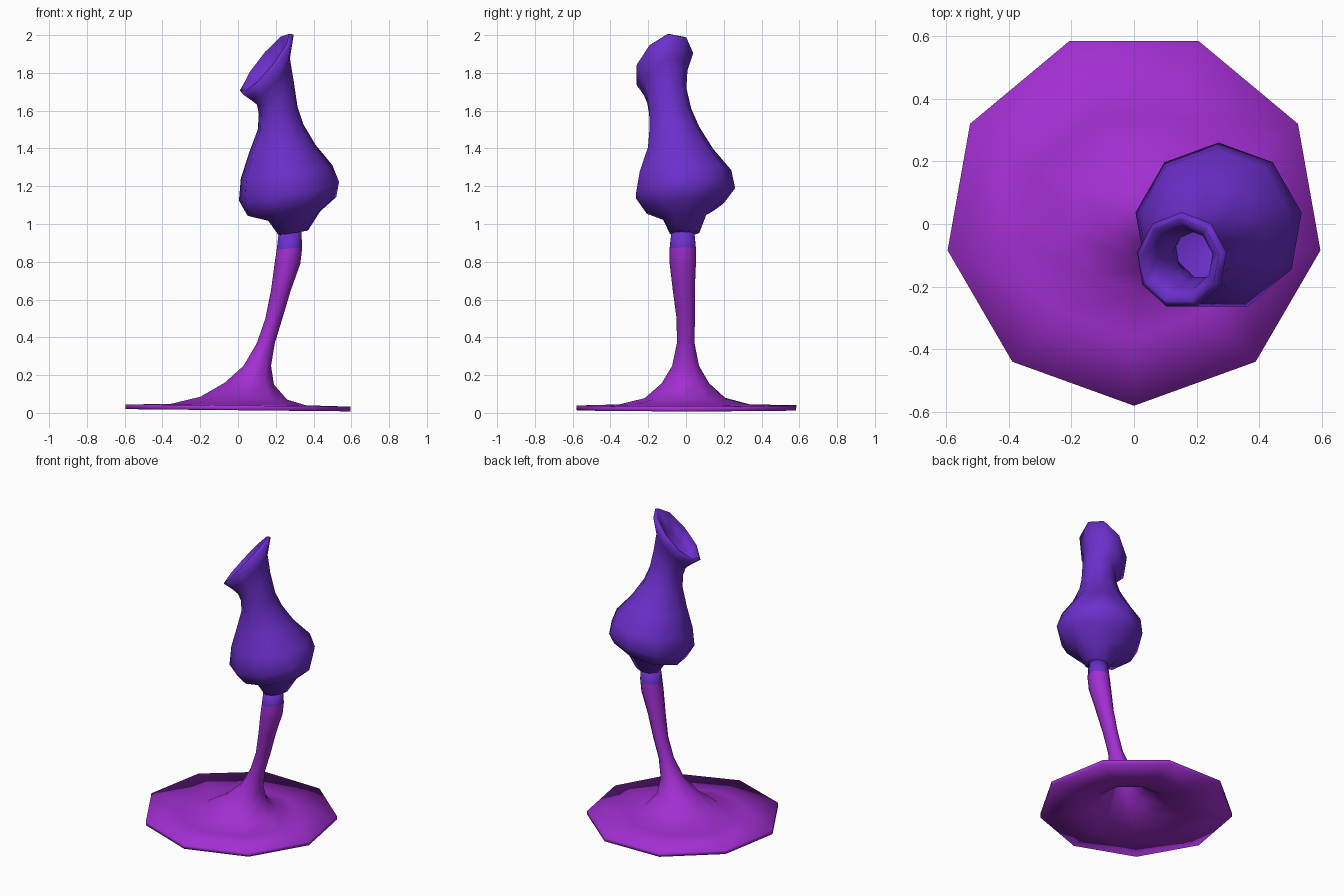
import bpy
import bmesh
import math

SIDES = 9

default_cube = bpy.data.objects.get("Cube")
if default_cube:
    bpy.data.objects.remove(default_cube, do_unlink=True)


def make_material(name, colour):
    material = bpy.data.materials.new(name)
    material.use_nodes = True
    material.diffuse_color = colour
    shader = material.node_tree.nodes["Principled BSDF"]
    shader.inputs["Base Color"].default_value = colour
    return material


def add_ring(bm, left, right, y_centre, y_radius, y_rise, phase):
    """Slanted ring through a left and a right (x, z) point."""
    x_mid, z_mid = (left[0] + right[0]) / 2, (left[1] + right[1]) / 2
    x_half, z_half = (right[0] - left[0]) / 2, (right[1] - left[1]) / 2
    widen = 1 / math.cos(math.pi / (2 * SIDES))
    verts = []
    for i in range(SIDES):
        angle = phase + math.tau * i / SIDES
        c, s = math.cos(angle), math.sin(angle)
        verts.append(bm.verts.new((
            x_mid + x_half * c * widen,
            y_centre + y_radius * s,
            z_mid + z_half * c + y_rise * s)))
    return verts


def loft(name, rings, phase, wall, materials, cap_bottom=False, band_height=None):
    """Skin the rings into a smooth hollow shell."""
    bm = bmesh.new()
    loops = [add_ring(bm, *ring, phase) for ring in rings]
    for low, high in zip(loops, loops[1:]):
        for i in range(SIDES):
            j = (i + 1) % SIDES
            face = bm.faces.new((low[i], low[j], high[j], high[i]))
            if band_height and face.calc_center_median().z > band_height:
                face.material_index = 1
    if cap_bottom:
        bm.faces.new(list(reversed(loops[0])))
    for face in bm.faces:
        face.smooth = True
    mesh = bpy.data.meshes.new(name)
    bm.to_mesh(mesh)
    bm.free()
    for material in materials:
        mesh.materials.append(material)
    obj = bpy.data.objects.new(name, mesh)
    bpy.context.collection.objects.link(obj)
    shell = obj.modifiers.new("wall", "SOLIDIFY")
    shell.thickness = wall
    shell.offset = -1
    return obj


magenta = make_material("magenta_purple", (0.36, 0.028, 0.64, 1))
violet = make_material("blue_violet", (0.15, 0.028, 0.60, 1))

# Flared foot running up into the leaning stem, with a violet collar
stem_rings = [
    ((-.595, .045), (.595, .033), .02, .6, 0),
    ((-.36, .047), (.36, .04), 0, .36, 0),
    ((-.2, .085), (.26, .07), 0, .22, 0),
    ((-.07, .16), (.19, .15), 0, .13, 0),
    ((.03, .25), (.175, .25), 0, .073, 0),
    ((.1, .37), (.195, .37), 0, .048, 0),
    ((.145, .5), (.235, .5), 0, .05, 0),
    ((.175, .65), (.28, .65), -.01, .06, 0),
    ((.195, .8), (.33, .79), -.015, .072, 0),
    ((.205, .865), (.34, .875), -.015, .072, 0),
    ((.215, .95), (.335, .96), -.015, .063, 0),
]
loft("foot_and_stem", stem_rings, -math.pi / 2, .025, [magenta, violet],
     band_height=.88)

# Bulbous bud narrowing to a neck and a slanted, flared mouth
bud_rings = [
    ((.215, .94), (.37, .965), -.01, .08, 0),
    ((.16, 1.015), (.435, 1.065), -.01, .118, .01),
    ((.05, 1.04), (.52, 1.14), -.01, .21, .02),
    ((.005, 1.12), (.535, 1.22), -.01, .27, .02),
    ((.015, 1.24), (.5, 1.31), -.01, .25, .01),
    ((.06, 1.38), (.41, 1.42), -.035, .177, 0),
    ((.105, 1.5), (.345, 1.53), -.065, .135, 0),
    ((.11, 1.58), (.315, 1.62), -.087, .115, .01),
    ((.1, 1.63), (.295, 1.75), -.105, .107, .03),
    ((.06, 1.665), (.275, 1.87), -.112, .12, .05),
    ((.01, 1.695), (.295, 1.995), -.117, .155, .06),
]
loft("bud", bud_rings, math.pi / 2, .025, [violet], cap_bottom=True)
